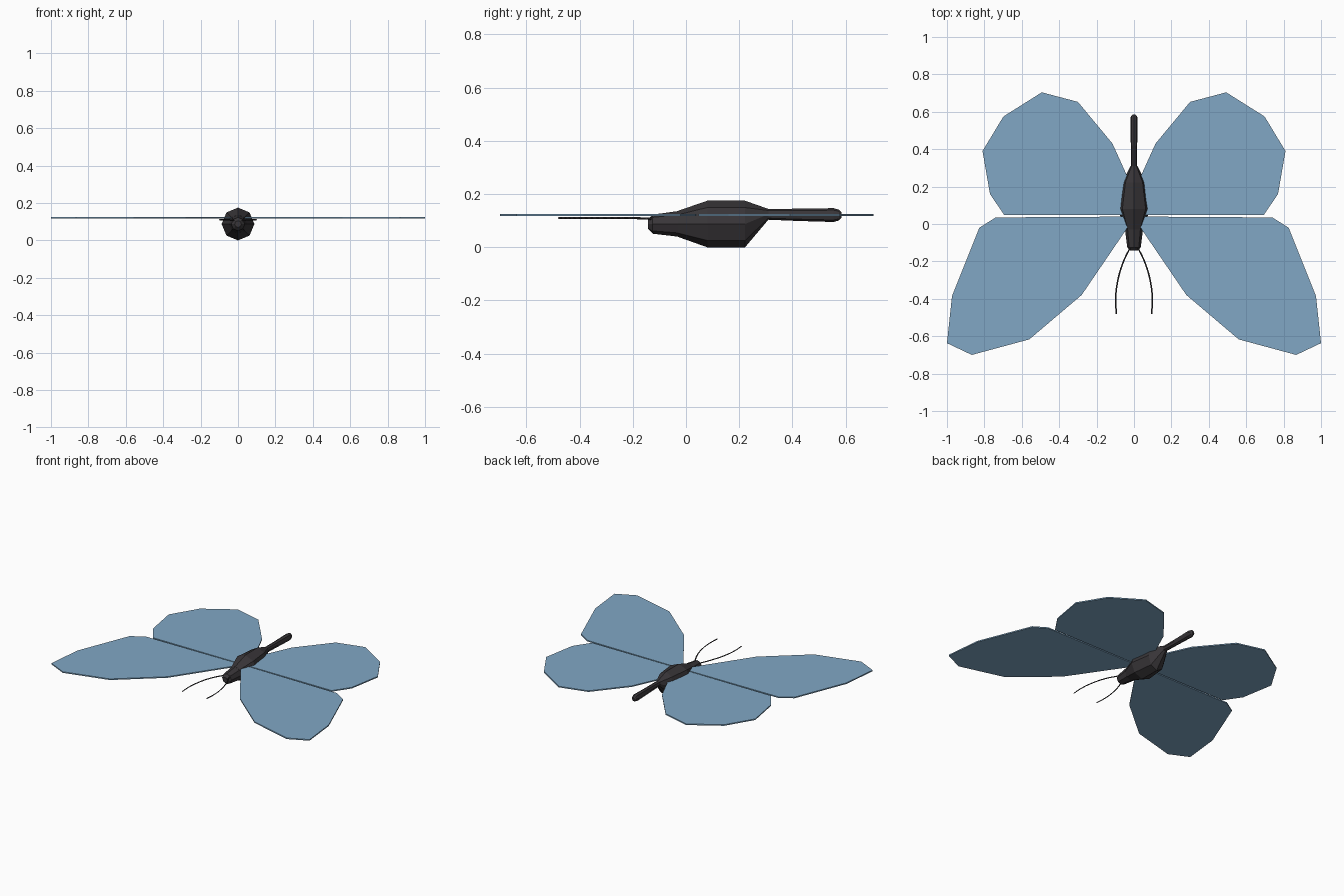
import bpy, bmesh
from math import sin, cos, pi

if "Cube" in bpy.data.objects:
    bpy.data.objects.remove(bpy.data.objects["Cube"])


def material(name, rgb):
    m = bpy.data.materials.new(name)
    m.diffuse_color = (*rgb, 1)
    m.use_nodes = True
    m.node_tree.nodes["Principled BSDF"].inputs["Base Color"].default_value = m.diffuse_color
    return m


dark = material("dark_body", (0.04, 0.036, 0.04))
blue = material("blue_wing", (0.22, 0.39, 0.56))


def finish(name, bm, mat):
    bmesh.ops.recalc_face_normals(bm, faces=bm.faces)
    me = bpy.data.meshes.new(name)
    bm.to_mesh(me)
    bm.free()
    me.materials.append(mat)
    ob = bpy.data.objects.new(name, me)
    bpy.context.collection.objects.link(ob)
    return ob


def loft(name, sections, sides=8):
    """Rings along y; each section is (y, centre z, half width, half height)."""
    bm = bmesh.new()
    rings = [[bm.verts.new((w * sin(2 * pi * i / sides), y, z + h * cos(2 * pi * i / sides)))
              for i in range(sides)] for y, z, w, h in sections]
    for a, b in zip(rings, rings[1:]):
        for i in range(sides):
            j = (i + 1) % sides
            bm.faces.new((a[i], a[j], b[j], b[i]))
    bm.faces.new(rings[0])
    bm.faces.new(rings[-1])
    return finish(name, bm, dark)


def wing(name, outline, side, z=0.117, thick=0.008):
    bm = bmesh.new()
    face = bm.faces.new([bm.verts.new((side * x, y, z)) for x, y in outline])
    ext = bmesh.ops.extrude_face_region(bm, geom=[face], use_keep_orig=True)
    for v in ext["geom"]:
        if isinstance(v, bmesh.types.BMVert):
            v.co.z += thick
    return finish(name, bm, blue)


def antenna(name, points, side):
    cu = bpy.data.curves.new(name, "CURVE")
    cu.dimensions = "3D"
    cu.bevel_depth = 0.004
    cu.bevel_resolution = 0
    cu.resolution_u = 4
    cu.use_fill_caps = True
    sp = cu.splines.new("BEZIER")
    sp.bezier_points.add(len(points) - 1)
    for p, (x, y, z) in zip(sp.bezier_points, points):
        p.co = (side * x, y, z)
        p.handle_left_type = p.handle_right_type = "AUTO"
    cu.materials.append(dark)
    ob = bpy.data.objects.new(name, cu)
    bpy.context.collection.objects.link(ob)


# Body: head, thorax and slim abdomen
loft("head", [(-0.143, 0.087, 0.018, 0.018), (-0.125, 0.087, 0.036, 0.036),
              (-0.03, 0.088, 0.048, 0.048)])
loft("thorax", [(-0.03, 0.088, 0.047, 0.049), (0.08, 0.0875, 0.0875, 0.0875),
                (0.222, 0.0875, 0.065, 0.0875), (0.31, 0.124, 0.018, 0.02)])
loft("abdomen", [(0.30, 0.124, 0.017, 0.02), (0.42, 0.122, 0.017, 0.023),
                 (0.555, 0.121, 0.02, 0.026), (0.575, 0.121, 0.017, 0.02),
                 (0.585, 0.121, 0.008, 0.01)])

# Wings and antennae, mirrored
fore = [(0, 0.04), (0.01, 0.02), (0.045, -0.035), (0.28, -0.38), (0.56, -0.617), (0.867, -0.70),
        (1.0, -0.637), (0.973, -0.385), (0.827, -0.02), (0.74, 0.035)]
hind = [(0, 0.047), (0, 0.17), (0.02, 0.22), (0.115, 0.43), (0.30, 0.653), (0.493, 0.704),
        (0.698, 0.575), (0.81, 0.39), (0.77, 0.16), (0.693, 0.047)]
feeler = [(0.02, -0.125, 0.107), (0.06, -0.21, 0.11), (0.09, -0.32, 0.11),
          (0.098, -0.41, 0.11), (0.094, -0.48, 0.11)]
for label, s in (("right", 1), ("left", -1)):
    wing(f"fore_wing_{label}", fore, s)
    wing(f"hind_wing_{label}", hind, s)
    antenna(f"antenna_{label}", feeler, s)
